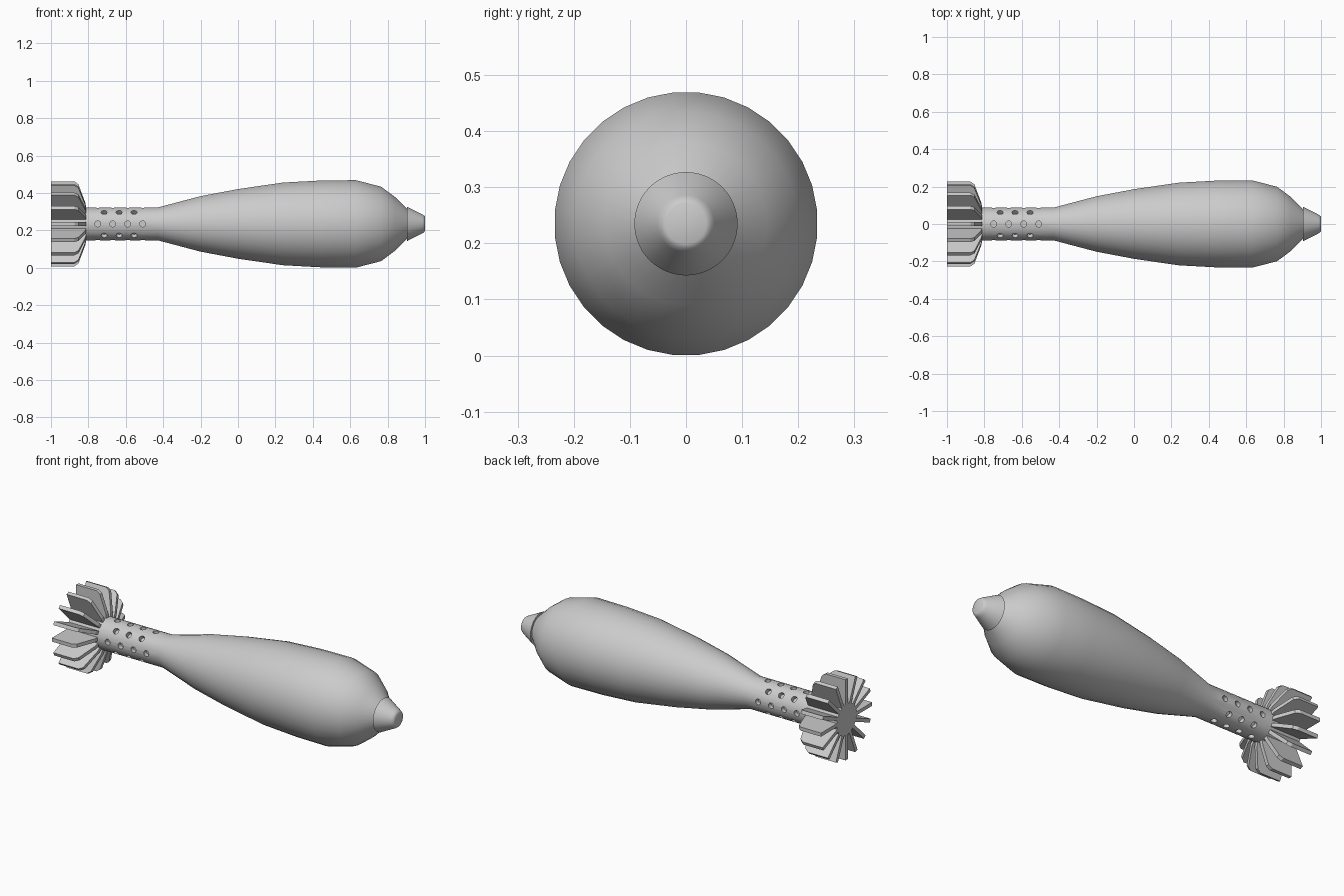
import bpy, bmesh
from math import pi, sin, cos, radians
from mathutils import Matrix

if "Cube" in bpy.data.objects:
    bpy.data.objects.remove(bpy.data.objects["Cube"])

AXIS_Z = 0.235
TAIL_R = 0.088


def add_object(name, bm, angle=None):
    bmesh.ops.recalc_face_normals(bm, faces=bm.faces)
    mesh = bpy.data.meshes.new(name)
    bm.to_mesh(mesh)
    bm.free()
    obj = bpy.data.objects.new(name, mesh)
    obj.location.z = AXIS_Z
    bpy.context.collection.objects.link(obj)
    if angle:
        smooth(obj, angle)
    return obj


def activate(obj):
    bpy.ops.object.select_all(action='DESELECT')
    obj.select_set(True)
    bpy.context.view_layer.objects.active = obj


def smooth(obj, angle):
    activate(obj)
    bpy.ops.object.shade_smooth_by_angle(angle=radians(angle))


def lathe(profile, sides):
    """Solid of revolution around x from (x, radius) points."""
    bm = bmesh.new()
    rings = []
    for x, r in profile:
        angles = [2 * pi * (i + 0.5) / sides for i in range(sides)]
        rings.append([bm.verts.new((x, r * cos(a), r * sin(a))) for a in angles])
    for a, b in zip(rings, rings[1:]):
        for i in range(sides):
            j = (i + 1) % sides
            bm.faces.new((a[i], a[j], b[j], b[i]))
    bm.faces.new(rings[0])
    bm.faces.new(rings[-1])
    return bm


# Body with tail tube
body = add_object("body", lathe([
    (-1, TAIL_R), (-0.81, TAIL_R), (-0.43, TAIL_R), (-0.2, 0.149), (0, 0.187),
    (0.24, 0.222), (0.44, 0.233), (0.63, 0.235), (0.765, 0.2), (0.84, 0.144),
    (0.908, 0.076)], 32))

# Blind vent holes: eight staggered rows of four and three
bm = bmesh.new()
for row in range(8):
    start, count = ((-0.75, 4), (-0.716, 3))[row % 2]
    for k in range(count):
        place = (Matrix.Rotation(row * pi / 4, 4, 'X')
                 @ Matrix.Translation((start + 0.08 * k, 0, TAIL_R)))
        bmesh.ops.create_cone(bm, cap_ends=True, segments=16, radius1=0.016,
                              radius2=0.016, depth=0.05, matrix=place)
cutter = add_object("hole_cutter", bm)
cutter.hide_render = True
cut = body.modifiers.new("holes", 'BOOLEAN')
cut.operation = 'DIFFERENCE'
cut.solver = 'EXACT'
cut.object = cutter
activate(body)
bpy.ops.object.modifier_apply(modifier=cut.name)
bpy.data.objects.remove(cutter)
smooth(body, 40)

# Nose cap
add_object("nose_cap", lathe([
    (0.904, 0.07), (0.904, 0.092), (0.985, 0.051), (0.996, 0.044),
    (1.0, 0.036)], 64), 60)

# Sixteen tail fins
FIN = [(-1, 0.07), (-1, 0.227), (-0.875, 0.227), (-0.853, 0.212),
       (-0.815, 0.11), (-0.81, 0.07)]
bm = bmesh.new()
for k in range(16):
    turn = Matrix.Rotation(k * pi / 8, 3, 'X')
    sides = [[bm.verts.new(turn @ Matrix.Translation((x, y, r)).translation)
              for x, r in FIN] for y in (-0.01, 0.01)]
    for loop in sides:
        bm.faces.new(loop)
    for i in range(len(FIN)):
        j = (i + 1) % len(FIN)
        bm.faces.new((sides[0][i], sides[0][j], sides[1][j], sides[1][i]))
add_object("tail_fins", bm)
